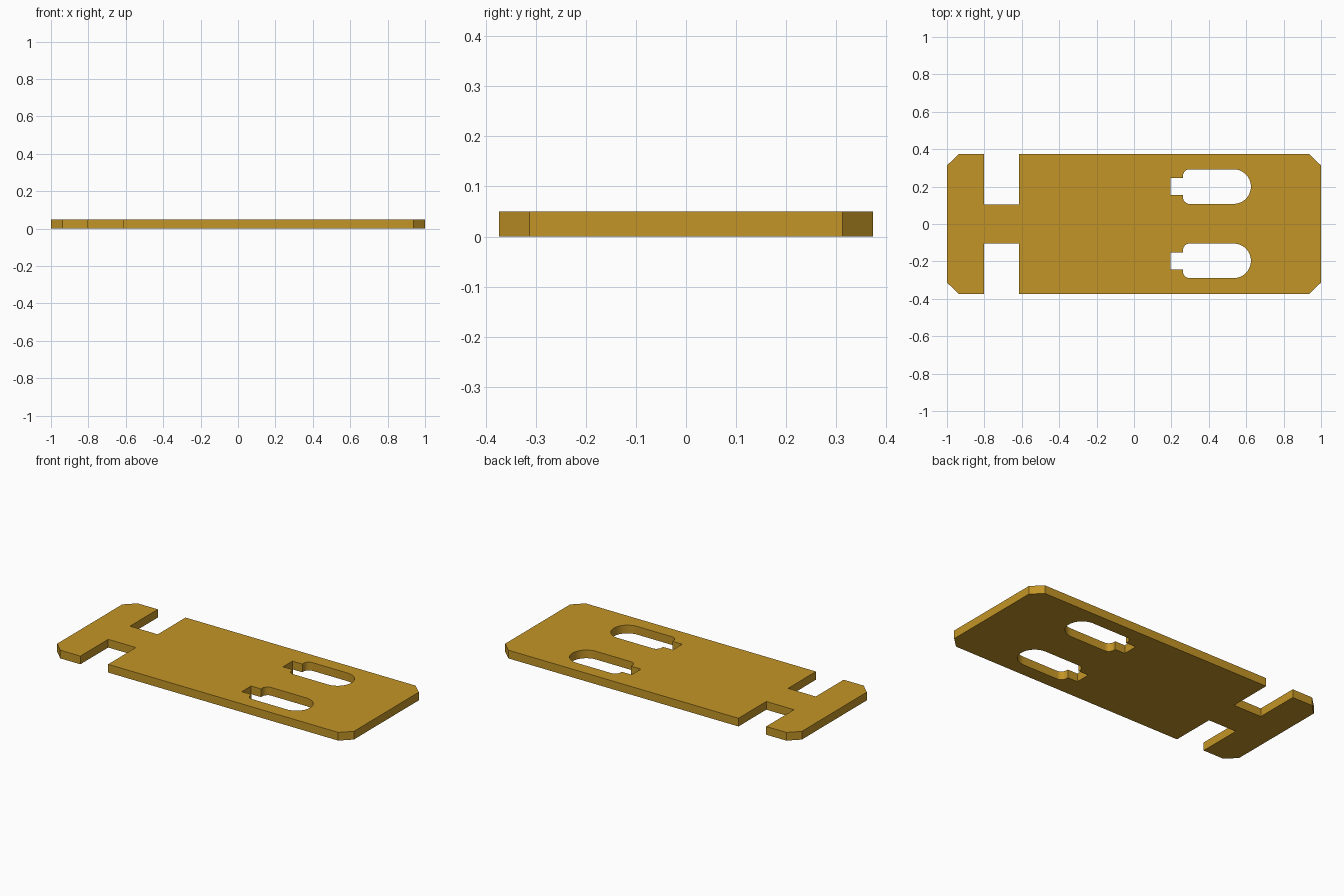
import bpy, bmesh
from math import sin, cos, radians

if "Cube" in bpy.data.objects:
    bpy.data.objects.remove(bpy.data.objects["Cube"])

T = 0.05          # plate thickness
W = 0.373         # half width


def arc(cx, cy, r, a0, a1, n):
    return [(cx + r * cos(radians(a0 + (a1 - a0) * i / n)),
             cy + r * sin(radians(a0 + (a1 - a0) * i / n))) for i in range(n + 1)]


def slot(cy):
    # round-ended slot with filleted left corners and a narrow square tab
    h, r, t = 0.0925, 0.035, 0.045
    x0, x1, xt = 0.262, 0.625, 0.195
    pts = [(xt, cy + t), (xt, cy - t), (x0, cy - t)]
    pts += arc(x0 + r, cy - h + r, r, 180, 270, 8)
    pts += arc(x1 - h, cy, h, -90, 90, 28)
    pts += arc(x0 + r, cy + h - r, r, 90, 180, 8)
    pts += [(x0, cy + t)]
    return pts


# outer outline: upper half, then mirrored to the lower half
half = [(1, 0.313), (0.937, W), (-0.615, W), (-0.615, 0.105),
        (-0.802, 0.105), (-0.802, W), (-0.938, W), (-1, 0.313)]
outline = half + [(x, -y) for x, y in reversed(half)]

# filled and extruded profile with the two slots as holes
curve = bpy.data.curves.new("slotted_plate", 'CURVE')
curve.dimensions = '2D'
curve.fill_mode = 'BOTH'
curve.extrude = T / 2
for pts in (outline, slot(0.2), slot(-0.197)):
    s = curve.splines.new('POLY')
    s.points.add(len(pts) - 1)
    for p, (x, y) in zip(s.points, pts):
        p.co = (x, y, T / 2, 1)
    s.use_cyclic_u = True

plate = bpy.data.objects.new("slotted_plate", curve)
plate.location.z = T / 2
bpy.context.collection.objects.link(plate)
bpy.context.view_layer.objects.active = plate
plate.select_set(True)
bpy.ops.object.convert(target='MESH')
plate = bpy.context.object

# weld caps to walls and sit the plate on the ground
bm = bmesh.new()
bm.from_mesh(plate.data)
bmesh.ops.remove_doubles(bm, verts=bm.verts, dist=1e-4)
bmesh.ops.recalc_face_normals(bm, faces=bm.faces)
zmin = min(v.co.z for v in bm.verts)
bmesh.ops.translate(bm, verts=bm.verts, vec=(0, 0, -zmin))
bm.to_mesh(plate.data)
bm.free()
plate.location.z = 0
bpy.ops.object.shade_smooth_by_angle(angle=radians(30))

# brass-yellow finish
mat = bpy.data.materials.new("golden_yellow")
mat.diffuse_color = (0.55, 0.30, 0.02, 1)
mat.use_nodes = True
mat.node_tree.nodes["Principled BSDF"].inputs["Base Color"].default_value = mat.diffuse_color
plate.data.materials.clear()
plate.data.materials.append(mat)
